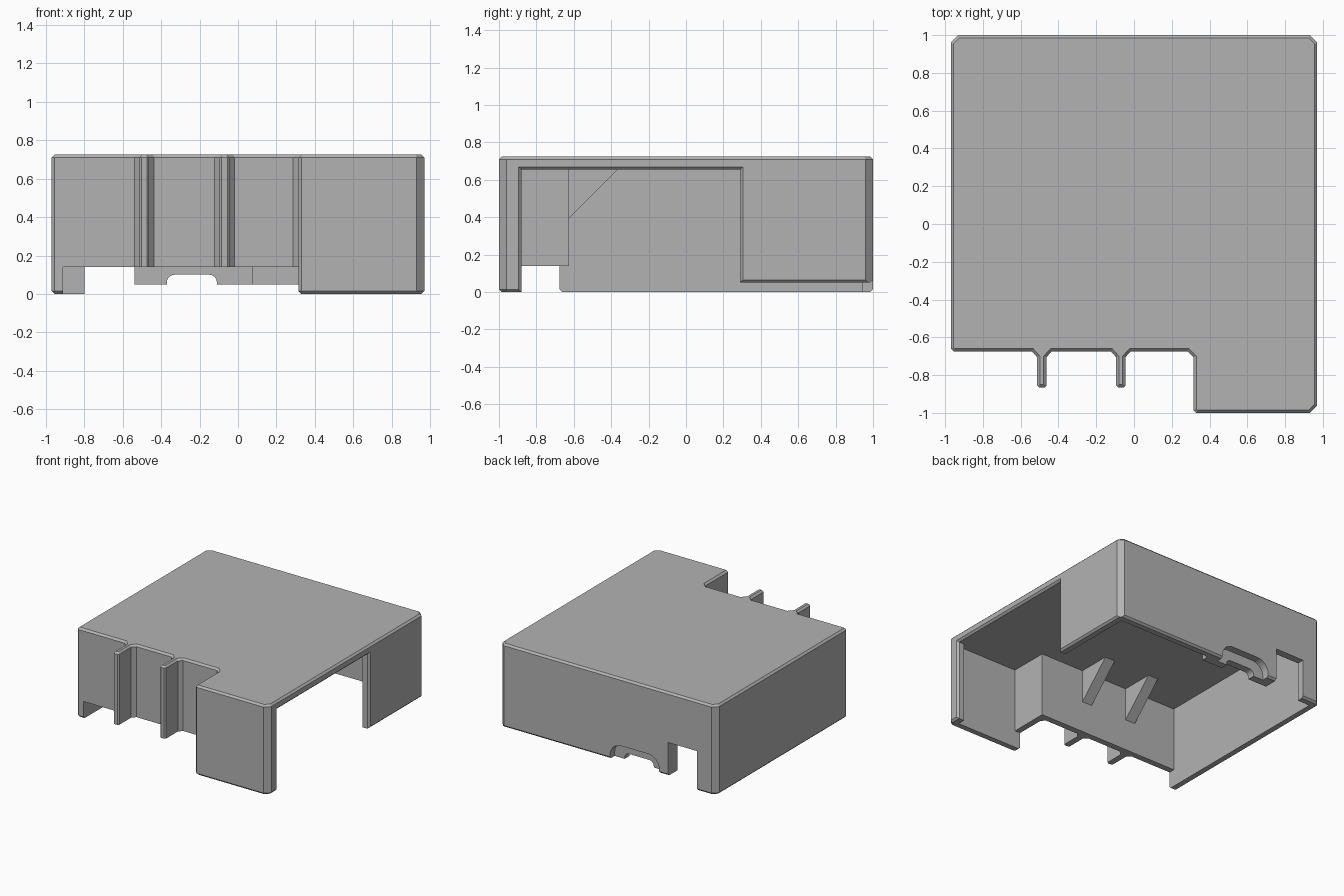
import bpy
import bmesh
import math
from mathutils import Vector

if "Cube" in bpy.data.objects:
    bpy.data.objects.remove(bpy.data.objects["Cube"], do_unlink=True)

grey = bpy.data.materials.new("matte grey")
grey.use_nodes = True
grey.diffuse_color = (0.45, 0.45, 0.45, 1)
grey.node_tree.nodes["Principled BSDF"].inputs["Base Color"].default_value = grey.diffuse_color


def offset(poly, d):
    """Grow a counter-clockwise outline by d with mitred corners."""
    pts = [Vector(p) for p in poly]
    out = []
    for i, p in enumerate(pts):
        a = (p - pts[i - 1]).normalized()
        b = (pts[(i + 1) % len(pts)] - p).normalized()
        na, nb = Vector((a.y, -a.x)), Vector((b.y, -b.x))
        out.append(p + (na + nb) * d / (1 + na.dot(nb)))
    return out


def prism(name, poly, axis, levels):
    """Loft an outline along an axis; levels are (depth, growth) pairs."""
    place = {"x": lambda u, v, d: (d, u, v),
             "y": lambda u, v, d: (u, d, v),
             "z": lambda u, v, d: (u, v, d)}[axis]
    bm = bmesh.new()
    rings = [[bm.verts.new(place(u, v, d)) for u, v in offset(poly, g)] for d, g in levels]
    n = len(poly)
    for lo, hi in zip(rings, rings[1:]):
        for i in range(n):
            j = (i + 1) % n
            bm.faces.new((lo[i], lo[j], hi[j], hi[i]))
    bm.faces.new(rings[0][::-1])
    bm.faces.new(rings[-1])
    bmesh.ops.recalc_face_normals(bm, faces=bm.faces)
    mesh = bpy.data.meshes.new(name)
    bm.to_mesh(mesh)
    bm.free()
    mesh.materials.append(grey)
    obj = bpy.data.objects.new(name, mesh)
    bpy.context.collection.objects.link(obj)
    return obj


def rect(u0, v0, u1, v1):
    return [(u0, v0), (u1, v0), (u1, v1), (u0, v1)]


def arch(centre, half, top, r, steps=6):
    """Slot outline with rounded upper corners, open below the wall."""
    pts = [(centre - half, -0.2), (centre + half, -0.2)]
    for side, start in ((1, 0), (-1, math.pi / 2)):
        for k in range(steps + 1):
            t = start + k * math.pi / 2 / steps
            pts.append((centre + side * (half - r) + r * math.cos(t), top - r + r * math.sin(t)))
    return pts


def combine(target, tool, operation):
    mod = target.modifiers.new(operation.lower(), "BOOLEAN")
    mod.operation = operation
    mod.solver = "EXACT"
    mod.object = tool
    bpy.context.view_layer.objects.active = target
    bpy.ops.object.modifier_apply(modifier=mod.name)
    bpy.data.objects.remove(tool, do_unlink=True)


def cut(name, poly, axis, levels):
    combine(cover, prism(name, poly, axis, levels), "DIFFERENCE")


def add(name, poly, axis, levels):
    combine(cover, prism(name, poly, axis, levels), "UNION")


# Outer outline with two front fins and a stepped front corner
C, E, FRONT = 0.04, 0.015, -0.675
FINS = (-0.488, -0.07)
outline = [(-0.97, FRONT + E), (-0.97 + E, FRONT)]
for x in FINS:
    half = [(-0.052, FRONT), (-0.025, FRONT - 0.03), (-0.025, -0.855), (-0.015, -0.865)]
    outline += [(x + u, v) for u, v in half] + [(x - u, v) for u, v in reversed(half)]
outline += [(0.285, FRONT), (0.315, FRONT - 0.03), (0.315, -1 + E), (0.315 + E, -1),
            (0.97 - C, -1), (0.97, -1 + C), (0.97, 1 - C), (0.97 - C, 1),
            (-0.97 + C, 1), (-0.97, 1 - C)]
cover = prism("cover", outline, "z", [(0, -E), (E, 0), (0.71, 0), (0.725, -E)])

# Hollow interior
cavity = [(-0.91, -0.625), (0.365, -0.625), (0.365, -0.94), (0.91, -0.94), (0.91, 0.94), (-0.91, 0.94)]
cut("cavity", cavity, "z", [(-0.1, 0), (0.66, 0)])

# Thickened port block and gussets behind the fins
add("port_block", rect(-0.54, 0.03, 0.075, 0.34), "y", [(0.88, 0), (0.96, 0)])
for x in FINS:
    add("gusset", [(-0.65, 0.37), (-0.35, 0.67), (-0.65, 0.67)], "x", [(x - 0.045, 0), (x + 0.045, 0)])

# Raised underside of the front wall, fins and step wall
clearance = [(-0.91, -1.1), (0.314, -1.1), (0.314, -0.94), (0.39, -0.94), (0.39, -0.6), (-0.91, -0.6)]
cut("front_clearance", clearance, "z", [(-0.1, 0), (0.14, 0)])

# Side opening with raised rear rim, chamfered on the outside
opening = [(-0.88, -0.2), (1.2, -0.2), (1.2, 0.05), (0.29, 0.05), (0.29, 0.655), (-0.88, 0.655)]
cut("side_opening", opening, "x", [(0.87, 0), (0.955, 0), (1.0, 0.045)])

# Back wall: raised rim, cable gap and stepped port arch
cut("back_rim", rect(-0.7, -0.2, 1.2, 0.05), "y", [(0.8, 0), (0.985, 0), (1.03, 0.045)])
cut("cable_gap", rect(-0.80, -0.2, -0.54, 0.32), "y", [(0.8, 0), (1.1, 0)])
cut("port_inner", arch(-0.24, 0.13, 0.10, 0.04), "y", [(0.8, 0), (1.1, 0)])
cut("port_outer", arch(-0.24, 0.22, 0.18, 0.10), "y", [(0.94, 0), (1.1, 0)])
